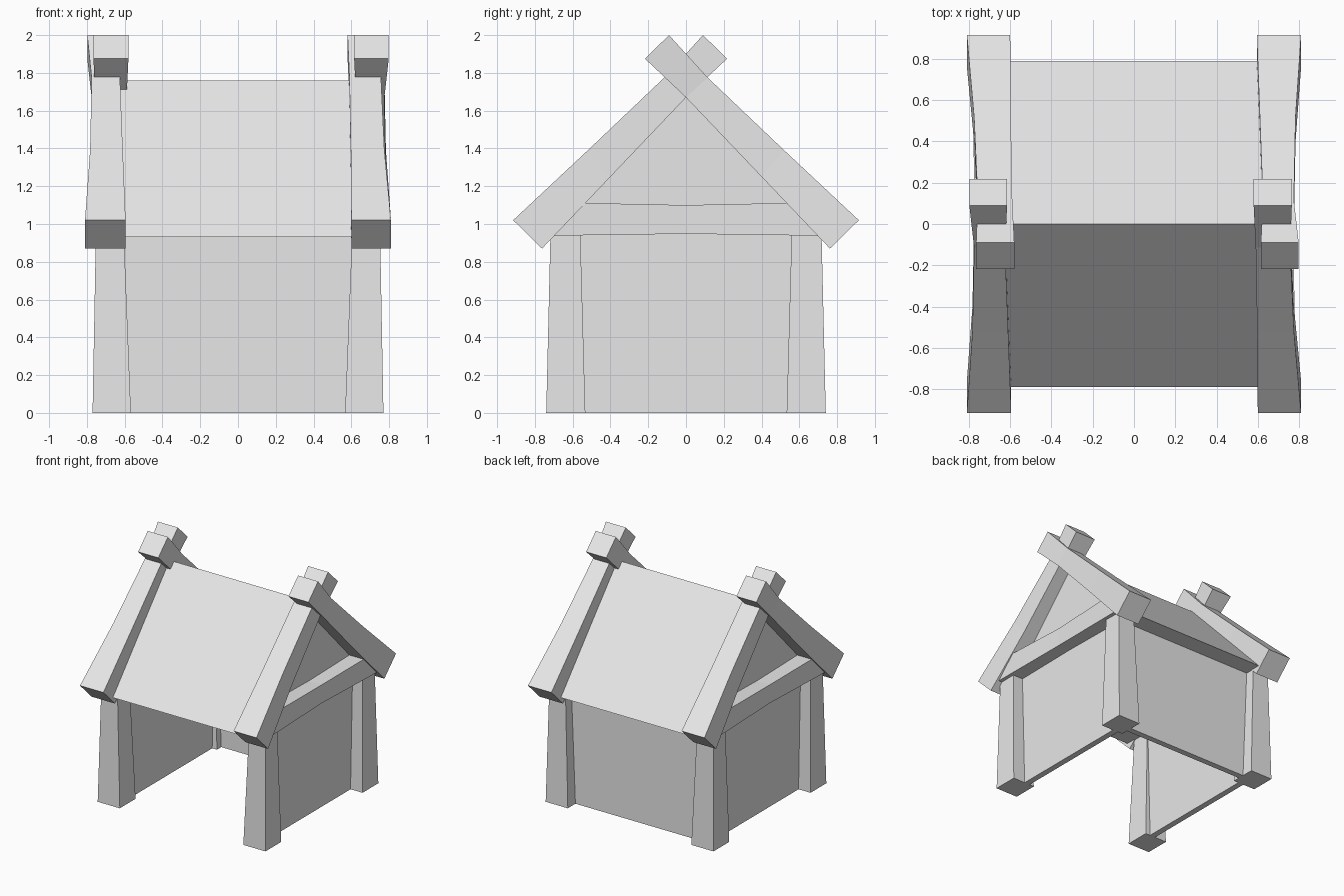
import bpy, bmesh

cube = bpy.data.objects.get("Cube")
if cube:
    bpy.data.objects.remove(cube, do_unlink=True)

mat = bpy.data.materials.new("plain grey")
mat.use_nodes = True
GREY = (0.8, 0.8, 0.8, 1)
mat.diffuse_color = GREY
mat.node_tree.nodes["Principled BSDF"].inputs["Base Color"].default_value = GREY


def loft(name, rings):
    """Skin equal-length rings of points into a closed, flat-shaded solid."""
    bm = bmesh.new()
    loops = [[bm.verts.new(p) for p in ring] for ring in rings]
    n = len(loops[0])
    for a, b in zip(loops, loops[1:]):
        for i in range(n):
            j = (i + 1) % n
            bm.faces.new((a[i], a[j], b[j], b[i]))
    bm.faces.new(loops[0])
    bm.faces.new(loops[-1])
    bmesh.ops.recalc_face_normals(bm, faces=bm.faces)
    mesh = bpy.data.meshes.new(name)
    bm.to_mesh(mesh)
    bm.free()
    mesh.materials.append(mat)
    obj = bpy.data.objects.new(name, mesh)
    bpy.context.collection.objects.link(obj)
    return obj


def rect(x0, x1, y0, y1, z):
    return [(x0, y0, z), (x1, y0, z), (x1, y1, z), (x0, y1, z)]


def box(name, x0, x1, y0, y1, z0, z1):
    return loft(name, [rect(x0, x1, y0, y1, z0), rect(x0, x1, y0, y1, z1)])


# Roof body: solid triangular prism between the gables
EAVE, RIDGE = 0.93, 1.76
loft("roof", [[(x, -0.79, EAVE), (x, 0.79, EAVE), (x, 0, RIDGE)] for x in (-0.65, 0.65)])

# Walls on three sides, front left open
box("back_wall", -0.64, 0.64, 0.59, 0.64, 0, 0.95)
for sx, side in ((1, "left"), (-1, "right")):
    box(side + "_wall", sx * 0.61, sx * 0.66, -0.64, 0.64, 0, 0.95)

    # Tapered corner posts
    for sy, end in ((-1, "front"), (1, "back")):
        loft(f"{end}_{side}_post", [
            rect(sx * 0.567, sx * 0.77, sy * 0.533, sy * 0.74, 0),
            rect(sx * 0.605, sx * 0.752, sy * 0.56, sy * 0.717, 0.97)])

    # Gable tie beam, slimmer in the middle
    rings = []
    for y, x, z0, z1 in ((-0.72, 0.785, 0.938, 1.115), (0, 0.77, 0.948, 1.1),
                         (0.72, 0.785, 0.938, 1.115)):
        rings.append([(sx * 0.62, y, z0), (sx * x, y, z0), (sx * x, y, z1), (sx * 0.62, y, z1)])
    loft(side + "_tie_beam", rings)

# Crossed rafters: upper edge and lower edge (y, z) from eave to tip
EDGES = [((-0.915, 1.02), (-0.762, 0.87)), ((-0.52, 1.39), (-0.4, 1.25)),
         ((-0.115, 1.775), (0, 1.67)), ((0.09, 2.0), (0.217, 1.875))]
FRONT_X = [(0.6, 0.81), (0.597, 0.775), (0.59, 0.757), (0.58, 0.765)]
BACK_X = [(0.595, 0.81), (0.61, 0.783), (0.625, 0.775), (0.615, 0.798)]


def rafter(name, widths, sx, sy):
    rings = []
    for (x0, x1), ((uy, uz), (ly, lz)) in zip(widths, EDGES):
        rings.append([(sx * x0, sy * uy, uz), (sx * x1, sy * uy, uz),
                      (sx * x1, sy * ly, lz), (sx * x0, sy * ly, lz)])
    loft(name, rings)


# The right pair is the left pair turned half a circle
rafter("front_left_rafter", FRONT_X, 1, 1)
rafter("back_left_rafter", BACK_X, 1, -1)
rafter("back_right_rafter", FRONT_X, -1, -1)
rafter("front_right_rafter", BACK_X, -1, 1)
